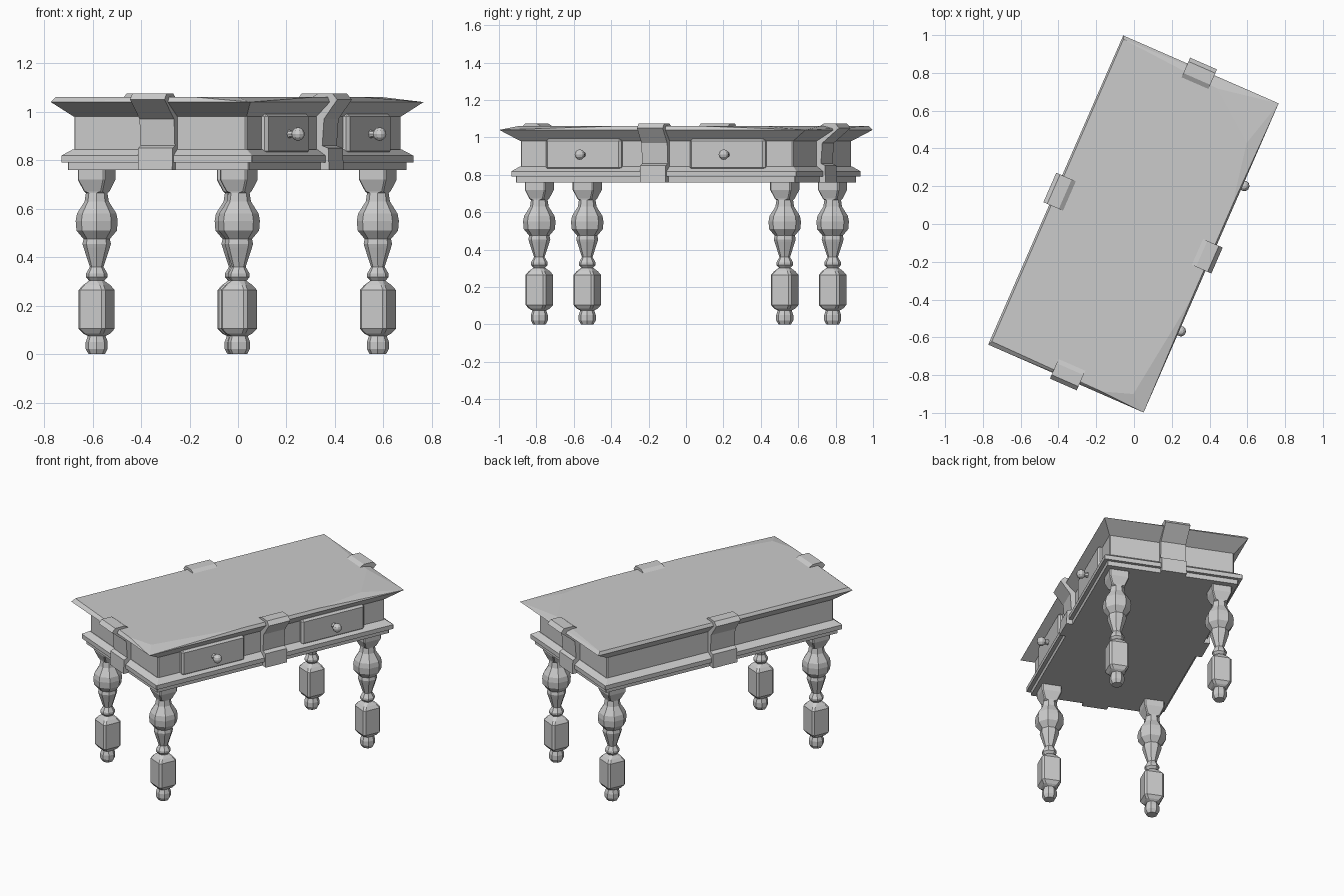
import bpy, bmesh, math
from mathutils import Matrix, Vector

if "Cube" in bpy.data.objects:
    bpy.data.objects.remove(bpy.data.objects["Cube"])

# The whole table is turned about z; parts are built in its own axes
# (x = across, drawers on +x; y = along the length)
TURN = Matrix.Translation((-0.003, 0, 0)) @ Matrix.Rotation(math.radians(-23.6), 4, 'Z')
BODY, MOULD, TOP = (0.389, 0.795), (0.43, 0.832), (0.449, 0.893)


def finish(name, bm):
    bmesh.ops.recalc_face_normals(bm, faces=bm.faces[:])
    me = bpy.data.meshes.new(name)
    bm.to_mesh(me)
    bm.free()
    ob = bpy.data.objects.new(name, me)
    ob.matrix_world = TURN
    bpy.context.collection.objects.link(ob)
    return ob


def loft(name, rings, cx=0, cy=0):
    """Stack of rectangles with cut corners: (half_x, half_y, cut, z)."""
    bm = bmesh.new()
    prev = None
    for hx, hy, c, z in rings:
        pts = [(hx, -hy + c), (hx, hy - c), (hx - c, hy), (-hx + c, hy),
               (-hx, hy - c), (-hx, -hy + c), (-hx + c, -hy), (hx - c, -hy)]
        ring = [bm.verts.new((cx + x, cy + y, z)) for x, y in pts]
        if prev:
            for i in range(8):
                j = (i + 1) % 8
                bm.faces.new((prev[i], prev[j], ring[j], ring[i]))
        else:
            bm.faces.new(ring[::-1])
        prev = ring
    bm.faces.new(prev)
    return finish(name, bm)


# Case and stepped base moulding
loft("case", [(*BODY, 0.006, 0.79), (*BODY, 0.006, 1.0)])
loft("base_moulding", [(0.408, 0.814, 0.003, 0.76), (0.408, 0.814, 0.003, 0.79),
                       (*MOULD, 0.003, 0.791), (*MOULD, 0.003, 0.819),
                       (0.392, 0.798, 0.003, 0.845)])

# Table top: undercut slab with worn, uneven upper edges
bm = bmesh.new()
for sx in (-1, 1):
    for sy in (-1, 1):
        bm.verts.new((sx * TOP[0], sy * TOP[1], 1.04))
        bm.verts.new((sx * BODY[0], sy * BODY[1], 0.98))
for x, y in [(-0.438, -0.87), (-0.44, 0.875), (0.12, 0.835), (0.378, 0.634),
             (0.44, 0.3), (0.44, -0.234), (0.36, -0.825), (0.2, -0.88)]:
    bm.verts.new((x, y, 1.06))
bmesh.ops.convex_hull(bm, input=bm.verts[:])
bmesh.ops.dissolve_limit(bm, angle_limit=0.005, verts=bm.verts[:], edges=bm.edges[:])
finish("table_top", bm)

# Turned legs: (half width, corner cut as a share of it, z); 0.58 gives an octagon
OCT = 0.58
LEG = [(0.031, OCT, 0.0), (0.042, OCT, 0.022), (0.042, OCT, 0.05), (0.034, OCT, 0.075),
       (0.046, 0.25, 0.085), (0.06, 0.2, 0.105), (0.06, 0.2, 0.265), (0.046, 0.25, 0.285),
       (0.029, OCT, 0.303), (0.041, OCT, 0.318), (0.041, OCT, 0.332), (0.026, OCT, 0.36),
       (0.05, OCT, 0.44), (0.054, OCT, 0.455), (0.05, OCT, 0.475), (0.077, OCT, 0.51),
       (0.08, OCT, 0.55), (0.075, OCT, 0.58), (0.046, OCT, 0.63), (0.041, OCT, 0.665),
       (0.042, 0.15, 0.672), (0.061, 0.1, 0.72), (0.061, 0.1, 0.765)]
for sx, side in ((-1, "back"), (1, "front")):
    for sy, end in ((-1, "left"), (1, "right")):
        loft(f"{side}_{end}_leg", [(h, h, h * c, z) for h, c, z in LEG], sx * 0.32, sy * 0.716)


# Straps wrapping from the top down over the moulding
def strap(name, axis, angle, width):
    b, m, t = BODY[axis], MOULD[axis], TOP[axis]
    prof = [(t - 0.095, 1.05), (t - 0.055, 1.075), (t + 0.012, 1.075), (t + 0.034, 1.05),
            (b + 0.034, 0.97), (b + 0.026, 0.86), (m + 0.012, 0.85), (m + 0.016, 0.76),
            (b - 0.02, 0.76), (b - 0.02, 1.03)]
    bm = bmesh.new()
    face = bm.faces.new([bm.verts.new((r, -width / 2, z)) for r, z in prof])
    ext = bmesh.ops.extrude_face_region(bm, geom=[face])
    bmesh.ops.translate(bm, vec=(0, width, 0),
                        verts=[g for g in ext["geom"] if isinstance(g, bmesh.types.BMVert)])
    bm.transform(Matrix.Rotation(math.radians(angle), 4, 'Z'))
    finish(name, bm)


strap("front_strap", 0, 0, 0.15)
strap("right_strap", 1, 90, 0.155)
strap("back_strap", 0, 180, 0.17)
strap("left_strap", 1, 270, 0.155)

# Drawers with bevelled fronts and round knobs
for s, side in ((-1, "left"), (1, "right")):
    y = s * 0.42
    bm = bmesh.new()
    bmesh.ops.create_cube(bm, size=1, matrix=Matrix.LocRotScale(
        Vector((0.39, y, 0.909)), None, Vector((0.05, 0.44, 0.165))))
    drawer = finish(f"{side}_drawer", bm)
    bev = drawer.modifiers.new("bevel", 'BEVEL')
    bev.width, bev.segments = 0.012, 1

    bm = bmesh.new()
    bmesh.ops.create_uvsphere(bm, u_segments=10, v_segments=6, radius=0.028,
                              matrix=Matrix.Translation((0.457, y, 0.908)))
    bmesh.ops.create_cone(bm, cap_ends=True, segments=8, radius1=0.018, radius2=0.012, depth=0.04,
                          matrix=Matrix.Translation((0.425, y, 0.908)) @ Matrix.Rotation(math.pi / 2, 4, 'Y'))
    finish(f"{side}_knob", bm)
